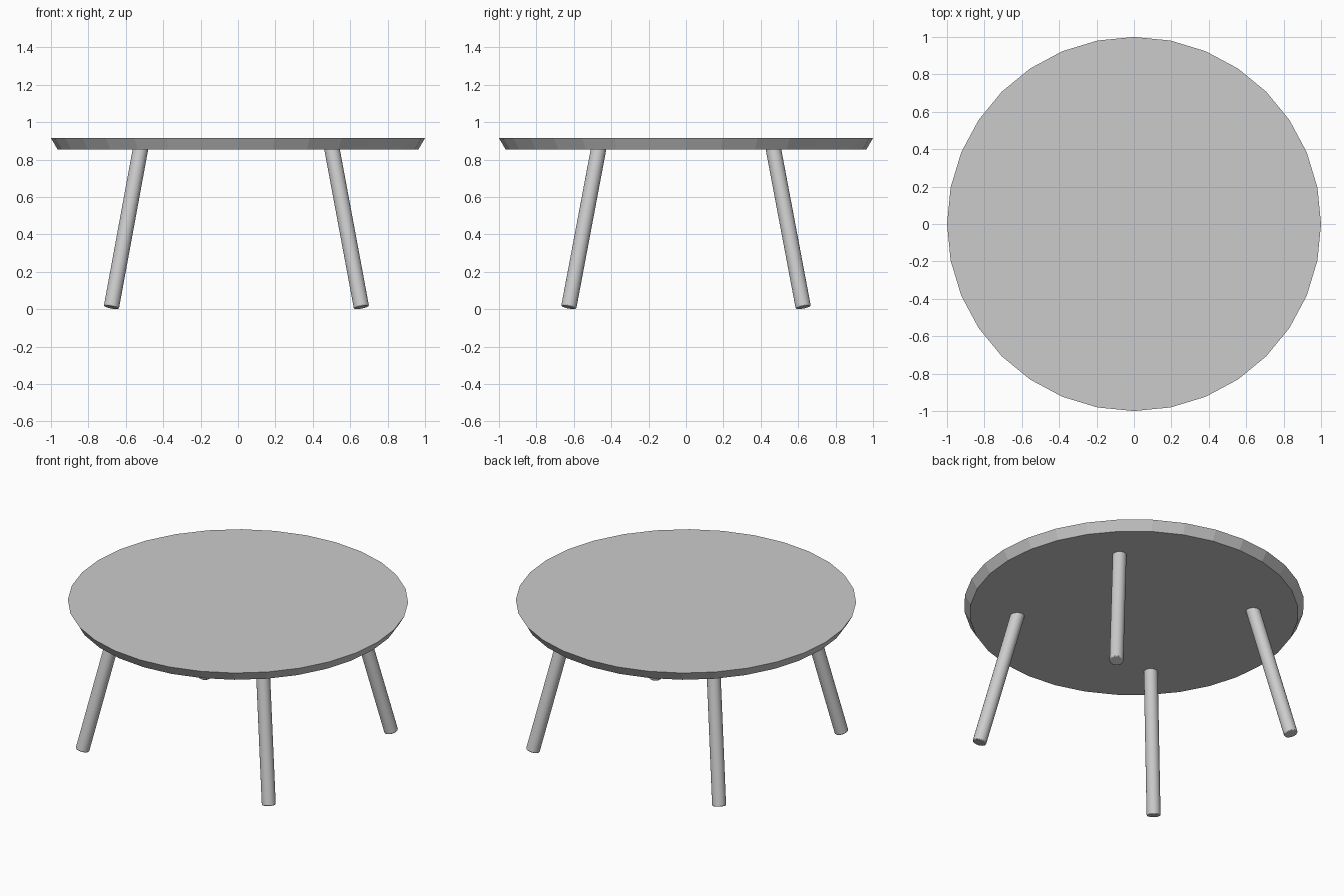
import bpy
from mathutils import Vector

if "Cube" in bpy.data.objects:
    bpy.data.objects.remove(bpy.data.objects["Cube"])

# Round top: 32 flat sides, undercut edge
bpy.ops.mesh.primitive_cone_add(vertices=32, radius1=0.965, radius2=1.0,
                                depth=0.06, location=(0, 0, 0.885))
bpy.context.object.name = "table_top"


def leg(name, foot, head, radius=0.041):
    """Splayed round leg between two points, with a softened foot."""
    foot, head = Vector(foot), Vector(head)
    axis = head - foot
    bpy.ops.mesh.primitive_cylinder_add(vertices=32, radius=radius, depth=axis.length,
                                        location=(foot + head) / 2)
    ob = bpy.context.object
    ob.name = name
    ob.rotation_euler = axis.to_track_quat('Z', 'Y').to_euler()
    bevel = ob.modifiers.new("soft_ends", 'BEVEL')
    bevel.width = 0.005
    bevel.segments = 2
    bevel.limit_method = 'ANGLE'
    bpy.ops.object.shade_smooth_by_angle()


# Four legs splayed outwards towards the floor
for side, foot_x, head_x in (("left", -0.677, -0.519), ("right", 0.66, 0.5)):
    for end, s in (("front", -1), ("back", 1)):
        leg(f"{end}_{side}_leg", (foot_x, s * 0.627, 0.01), (head_x, s * 0.465, 0.87))
